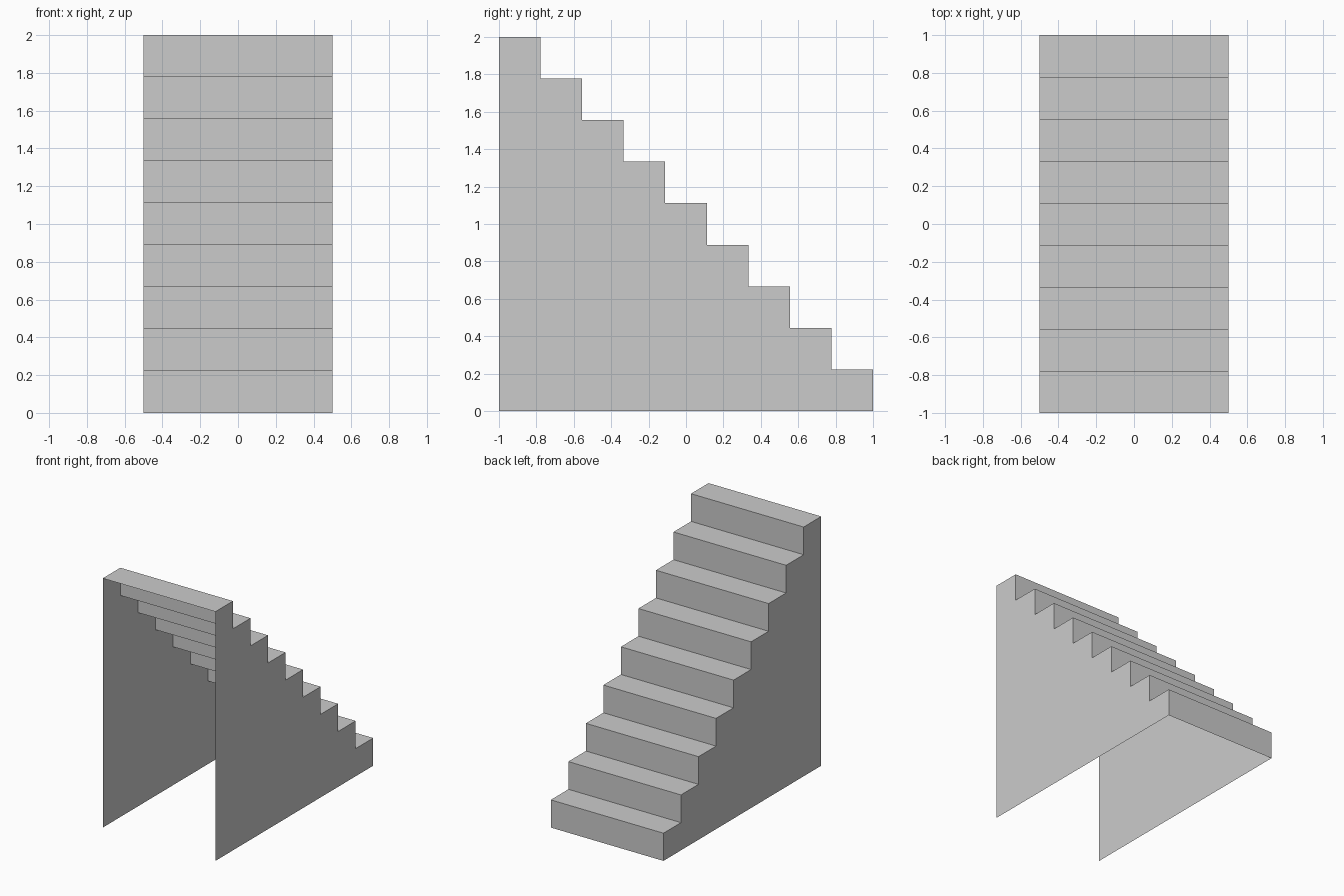
import bpy

if "Cube" in bpy.data.objects:
    bpy.data.objects.remove(bpy.data.objects["Cube"])

STEPS = 9
S = 2 / STEPS      # rise and run of each step
HALF = 0.5         # half the stair width

# Stepped profile in (y, z), from the foot of the first riser to the top edge
profile = [(1, 0)]
for i in range(STEPS):
    profile += [(1 - i * S, (i + 1) * S), (1 - (i + 1) * S, (i + 1) * S)]


def add_mesh(name, verts, faces):
    mesh = bpy.data.meshes.new(name)
    mesh.from_pydata(verts, [], faces)
    mesh.update()
    obj = bpy.data.objects.new(name, mesh)
    bpy.context.collection.objects.link(obj)
    return obj


# Treads and risers: one thin folded sheet, open underneath and at the front
n = len(profile)
verts = [(x, y, z) for x in (-HALF, HALF) for y, z in profile]
add_mesh("treads_and_risers", verts,
         [(i, i + 1, n + i + 1, n + i) for i in range(n - 1)])

# Thin side walls following the stepped outline
outline = profile + [(-1, 0)]
for name, x in (("left_wall", -HALF), ("right_wall", HALF)):
    order = list(range(len(outline)))
    if x < 0:
        order.reverse()
    add_mesh(name, [(x, y, z) for y, z in outline], [order])

# Make all normals face outward
for obj in bpy.context.collection.objects:
    for p in obj.data.polygons:
        out = p.normal.x * p.center.x if "wall" in obj.name else p.normal.y + p.normal.z
        if out < 0:
            p.flip()
    obj.data.update()
